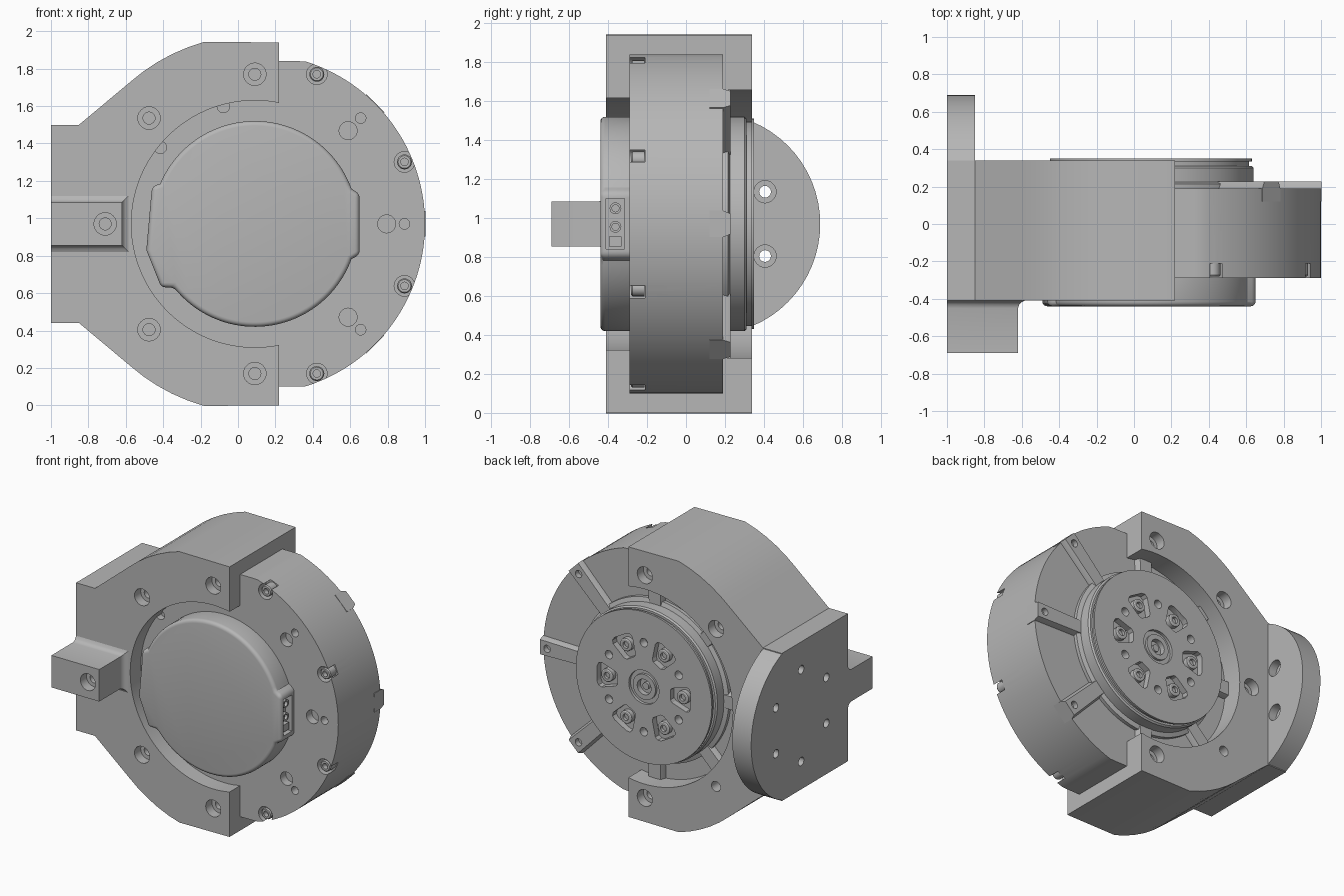
import bpy, bmesh
from math import sin, cos, radians, acos, degrees
from mathutils import Vector

cube = bpy.data.objects.get("Cube")
if cube:
    bpy.data.objects.remove(cube, do_unlink=True)

CX, CZ = 0.09, 0.97          # motor axis, running along y
BACK, FRONT = (0, 1, 0), (0, -1, 0)

metal = bpy.data.materials.new("machined grey")
metal.use_nodes = True
metal.diffuse_color = (0.47, 0.47, 0.47, 1)
metal.node_tree.nodes["Principled BSDF"].inputs["Base Color"].default_value = (0.47, 0.47, 0.47, 1)


def polar(r, deg, side=0):
    """Point at a radius and angle about the motor axis, shifted sideways."""
    a = radians(deg)
    return (CX + r * cos(a) - side * sin(a), CZ + r * sin(a) + side * cos(a))


def arc(r, a0, a1, n):
    return [polar(r, a0 + (a1 - a0) * i / n) for i in range(n + 1)]


def at(r, deg, y):
    x, z = polar(r, deg)
    return (x, y, z)


def loft(bm, rings):
    """Skin equal rings of points and cap both ends."""
    rings = [[bm.verts.new(p) for p in ring] for ring in rings]
    for a, b in zip(rings, rings[1:]):
        for i in range(len(a)):
            j = (i + 1) % len(a)
            bm.faces.new((a[i], a[j], b[j], b[i]))
    bm.faces.new(rings[0])
    bm.faces.new(rings[-1][::-1])


def prism(bm, pts, a, b, axis="y"):
    place = (lambda p, t: (p[0], t, p[1])) if axis == "y" else (lambda p, t: (t, p[0], p[1]))
    loft(bm, [[place(p, t) for p in pts] for t in (a, b)])


def lathe(bm, profile, origin, direction, n=32):
    """Revolve (radius, height) pairs around a direction."""
    rot = Vector(direction).to_track_quat("Z", "Y")
    rings = []
    for r, h in profile:
        spin = [radians(360 * i / n) for i in range(n)]
        pts = [Vector(origin) + rot @ Vector((r * cos(t), r * sin(t), h)) for t in spin]
        rings.append([bm.verts.new(p) for p in pts] if r else [bm.verts.new(pts[0])] * n)
    for a, b in zip(rings, rings[1:]):
        for i in range(n):
            j = (i + 1) % n
            bm.faces.new(list(dict.fromkeys((a[i], a[j], b[j], b[i]))))


def bore(bm, origin, direction, *steps):
    """Stepped hole cutter: each step is (radius, depth reached)."""
    profile, start = [(0, -0.03)], -0.03
    for r, depth in steps:
        profile += [(r, start), (r, depth)]
        start = depth
    lathe(bm, profile + [(0, start)], origin, direction, 24)


def make(name, bm, cutter=None, bevel=0):
    """Turn a bmesh into an object, optionally rounded and cut."""
    def to_object(b, label):
        bmesh.ops.recalc_face_normals(b, faces=b.faces)
        mesh = bpy.data.meshes.new(label)
        b.to_mesh(mesh)
        b.free()
        o = bpy.data.objects.new(label, mesh)
        bpy.context.collection.objects.link(o)
        mesh.materials.append(metal)
        return o

    obj = to_object(bm, name)
    if bevel:
        mod = obj.modifiers.new("Round", "BEVEL")
        mod.width, mod.segments, mod.limit_method = bevel, 4, "ANGLE"
        mod.angle_limit = radians(50)
    tool = to_object(cutter, name + "_cutter") if cutter else None
    if tool:
        tool.hide_render = True
        mod = obj.modifiers.new("Cut", "BOOLEAN")
        mod.operation, mod.solver, mod.object = "DIFFERENCE", "EXACT", tool
    if obj.modifiers:
        graph = bpy.context.evaluated_depsgraph_get()
        mesh = bpy.data.meshes.new_from_object(obj.evaluated_get(graph))
        obj.modifiers.clear()
        obj.data = mesh
    if tool:
        bpy.data.objects.remove(tool, do_unlink=True)
    bpy.ops.object.select_all(action="DESELECT")
    obj.select_set(True)
    bpy.context.view_layer.objects.active = obj
    bpy.ops.object.shade_smooth_by_angle(angle=radians(30))
    return obj


# Clamp bracket: C-shaped block with a wider bore at the back
lip = degrees(acos(0.13 / 0.66))
upper = [(-1, 1.5), (-0.85, 1.5)] + arc(1.01, 131.5, 105.5, 5)
upper += [(0.22, 1.94), polar(0.66, lip)] + arc(0.66, lip + 1.4, 180, 30)
outline = upper + [(x, 2 * CZ - z) for x, z in upper[-2::-1]]
bm, cut = bmesh.new(), bmesh.new()
prism(bm, outline, -0.41, 0.34)
lathe(cut, [(0, 0), (0.7, 0), (0.7, 0.5), (0, 0.5)], (CX, 0, CZ), BACK, 96)
for angle in (90, 135, 225, 270):
    bore(cut, at(0.8, angle, -0.41), BACK, (0.06, 0.07), (0.032, 0.13))
for angle in (90, 135, 180, 225, 270):
    steps = [(0.036, 0.1)] if angle == 225 else [(0.06, 0.07), (0.032, 0.13)]
    bore(cut, at(0.8, angle, 0.34), FRONT, *steps)
flange_holes = [(0.12 + 0.33 * cos(radians(a)), CZ + 0.33 * sin(radians(a))) for a in range(30, 390, 60)]
for y, z in flange_holes:
    if y < 0.3:
        bore(cut, (-1, y, z), (1, 0, 0), (0.03, 0.15))
make("clamp_bracket", bm, cut)

# Rounded mounting flange behind the bracket
bm, cut = bmesh.new(), bmesh.new()
half = 67.2
round_edge = [radians(-half + 2 * half * i / 24) for i in range(25)]
prism(bm, [(0.12 + 0.569 * cos(t), CZ + 0.569 * sin(t)) for t in round_edge], -1, -0.85, "x")
for y, z in flange_holes:
    if y > 0.3:
        bore(cut, (-0.85, y, z), (-1, 0, 0), (0.057, 0.06), (0.03, 0.2))
make("mounting_flange", bm, cut)

# Front arm with a flared foot
bm, cut = bmesh.new(), bmesh.new()
rings = []
for y, flare in ((-0.40, 0.04), (-0.41, 0.035), (-0.418, 0.018), (-0.43, 0.006), (-0.45, 0), (-0.69, 0)):
    right, h = -0.62 + flare, 0.115 + flare
    rings.append([(-1, y, CZ - h), (right, y, CZ - h), (right, y, CZ + h), (-1, y, CZ + h)])
loft(bm, rings)
bore(cut, at(0.8, 180, -0.69), BACK, (0.06, 0.07), (0.032, 0.2))
make("front_arm", bm, cut)

# Motor drum with flats at top and bottom, screw pockets and holes
bm, cut = bmesh.new(), bmesh.new()
circle = arc(0.91, 0, 357.5, 143)
prism(bm, [(x, min(max(z, CZ - 0.87), CZ + 0.87)) for x, z in circle], -0.29, 0.19)
screw_angles = [22.5 + 45 * k for k in range(8)]
for angle in screw_angles:
    bore(cut, at(0.866, angle, -0.29), BACK, (0.055, 0.08))
for angle in (-45, 0, 45):
    bore(cut, at(0.705, angle, -0.29), BACK, (0.048, 0.06))
    bore(cut, at(0.8, angle, -0.29), BACK, (0.028, 0.06))
for angle in (105, 141):
    bore(cut, at(0.65, angle, -0.29), BACK, (0.033, 0.05))
make("motor_drum", bm, cut)

# Socket-head screws
HEAD = [(0, 0), (0.04, 0), (0.04, 0.062), (0.034, 0.07), (0.02, 0.07), (0.02, 0.035), (0, 0.035)]
bm = bmesh.new()
for angle in screw_angles:
    lathe(bm, HEAD, at(0.866, angle, -0.212), FRONT, 20)
make("drum_screws", bm)

# Raised radial ribs on the back of the drum
bm, cut = bmesh.new(), bmesh.new()
for angle in range(0, 360, 45):
    loft(bm, [[(x, y, z) for x, z in (polar(0.5, angle, -w), polar(0.912, angle, -w - 0.008),
                                      polar(0.912, angle, w + 0.008), polar(0.5, angle, w))]
              for y, w in ((0.12, 0.06), (0.19, 0.06), (0.228, 0.045))])
    bore(cut, at(0.855, angle, 0.228), FRONT, (0.026, 0.06))
make("back_ribs", bm, cut)

# Front cover with rounded rim and a socket recess on its side
cover = [(0.65, 0.805), (0.65, 1.13)] + arc(0.55, 20, 157, 48)
cover += [(-0.46, 1.17), (-0.49, 0.83), (-0.41, 0.63)] + arc(0.55, 218, 340, 44)
bm, cut = bmesh.new(), bmesh.new()
prism(bm, cover, -0.44, -0.22)
prism(cut, [(-0.41, 0.84), (-0.315, 0.84), (-0.315, 1.1), (-0.41, 1.1)], 0.6, 0.7, "x")
make("front_cover", bm, cut, bevel=0.025)

# Connector pins and plug block inside the recess
bm = bmesh.new()
for z in (0.955, 1.05):
    lathe(bm, [(0, 0), (0.03, 0), (0.03, 0.04), (0.018, 0.04), (0.018, 0.02), (0, 0.02)],
          (0.595, -0.362, z), (1, 0, 0), 20)
prism(bm, [(-0.395, 0.855), (-0.33, 0.855), (-0.33, 0.905), (-0.395, 0.905)], 0.59, 0.635, "x")
make("connector", bm)

# Output rotor with stepped rim, central hub, pockets and holes
bm, cut = bmesh.new(), bmesh.new()
lathe(bm, [(0, 0.1), (0.58, 0.1), (0.58, 0.215), (0.55, 0.225), (0.55, 0.3), (0.54, 0.31), (0.525, 0.31),
           (0.525, 0.335), (0.54, 0.335), (0.54, 0.35), (0.12, 0.35), (0.12, 0.33), (0.09, 0.33),
           (0.09, 0.347), (0.055, 0.347), (0.055, 0.31), (0.025, 0.31), (0.025, 0.33), (0, 0.33)],
      (CX, 0, CZ), BACK, 128)
POCKET = [(0.21, 0.035), (0.225, 0.052), (0.335, 0.088), (0.36, 0.08), (0.372, 0.055)]
for angle in range(0, 360, 60):
    sides = [(r, -w) for r, w in POCKET] + [(r, w) for r, w in POCKET[::-1]]
    prism(cut, [polar(r, angle, w) for r, w in sides], 0.305, 0.4)
    bore(cut, at(0.32, angle + 30, 0.35), FRONT, (0.03, 0.06))
make("output_rotor", bm, cut)

bm = bmesh.new()
for angle in range(0, 360, 60):
    lathe(bm, [(r * 1.15, h * 0.6) for r, h in HEAD], at(0.3, angle, 0.3), BACK, 20)
make("rotor_screws", bm)
